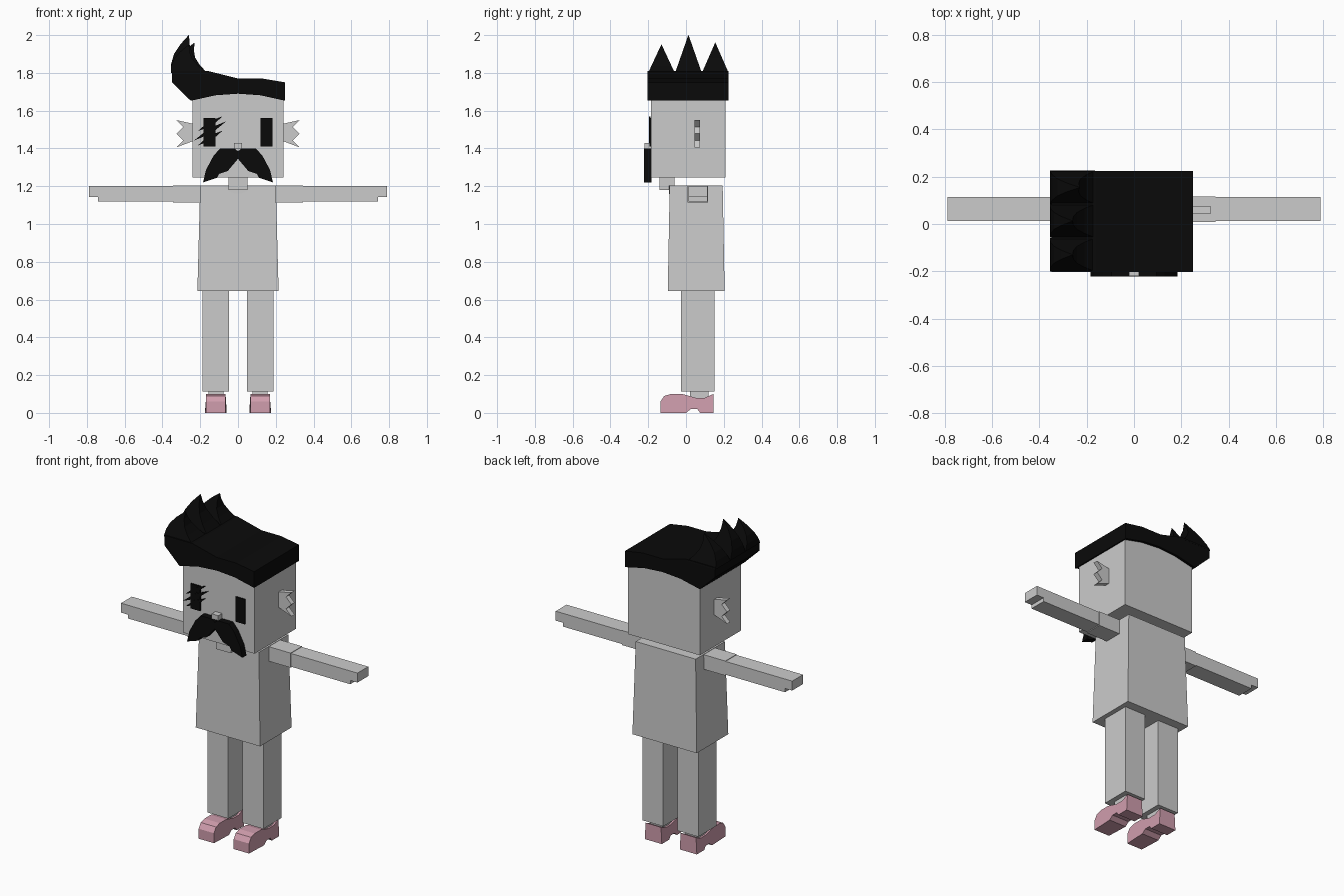
import bpy, bmesh
from math import sin, pi

cube = bpy.data.objects.get("Cube")
if cube:
    bpy.data.objects.remove(cube, do_unlink=True)


def material(name, red, green, blue):
    mat = bpy.data.materials.new(name)
    mat.use_nodes = True
    mat.diffuse_color = (red, green, blue, 1)
    shader = mat.node_tree.nodes["Principled BSDF"]
    shader.inputs["Base Color"].default_value = mat.diffuse_color
    return mat


grey = material("light grey", 0.6, 0.6, 0.6)
black = material("hair black", 0.003, 0.003, 0.003)
pink = material("shoe pink", 0.63, 0.34, 0.42)


def loft(name, mat, rings):
    """Skin a stack of equal-length rings and cap both ends."""
    bm = bmesh.new()
    loops = [[bm.verts.new(point) for point in ring] for ring in rings]
    for lower, upper in zip(loops, loops[1:]):
        for i in range(len(lower)):
            bm.faces.new((lower[i - 1], lower[i], upper[i], upper[i - 1]))
    bm.faces.new(loops[0])
    bm.faces.new(loops[-1])
    bmesh.ops.recalc_face_normals(bm, faces=bm.faces)
    mesh = bpy.data.meshes.new(name)
    bm.to_mesh(mesh)
    bm.free()
    mesh.materials.append(mat)
    obj = bpy.data.objects.new(name, mesh)
    bpy.context.collection.objects.link(obj)
    return obj


def prism(name, mat, outline, front, back, side=1):
    """Extrude an x-z outline from front to back, flipped for the right side."""
    loft(name, mat, [[(side * x, y, z) for x, z in outline] for y in (front, back)])


def rectangle(x, half_x, y, half_y, z):
    return [(x - half_x, y - half_y, z), (x + half_x, y - half_y, z),
            (x + half_x, y + half_y, z), (x - half_x, y + half_y, z)]


def box(name, mat, x, half_x, y, half_y, bottom, top, flare=1):
    """Box given by centre and half sizes; flare widens its bottom."""
    return loft(name, mat, [
        rectangle(x, half_x * flare, y, half_y * flare, bottom),
        rectangle(x, half_x, y, half_y, top)])


# Head, neck and nose
box("head", grey, 0, 0.24, 0.013, 0.197, 1.245, 1.72)
box("neck", grey, 0, 0.05, -0.1, 0.04, 1.18, 1.25)
box("nose", grey, 0, 0.022, -0.2, 0.02, 1.4, 1.43)

# Shirt flaring to the hem, with a half-round neckline plate
shirt_top = 1.205
box("torso", grey, 0, 0.2, 0.054, 0.14, 0.645, shirt_top, flare=1.075)
neckline = []
for i in range(7):
    x = 0.025 * (i - 3)
    neckline.append((x, shirt_top - 0.045 * sin(pi * i / 6) ** 0.6))
prism("neckline", grey, neckline, -0.091, -0.083)

# Hair body: arched lower edge, top rising towards the overhang on the right
brow = [(x, 1.69 - 0.6 * x * x) for x in (-0.25, -0.12, 0, 0.12, 0.25)]
crown = [(x, 1.77 + 0.25 * min(0.16, max(0, -x)) - max(0, x - 0.13) / 6)
         for x in (0.25, 0.13, 0, -0.16, -0.35)]
prism("hair", black, brow + crown + [(-0.35, 1.75)], -0.203, 0.225)

# Three quiff spikes that bow outwards and shrink to a point
for label, y, lean, height in (("front", -0.13, 0, 0.15),
                               ("middle", 0.013, 0, 0.2),
                               ("back", 0.155, 0.03, 0.16)):
    rings = []
    for step in range(5):
        t = step / 4
        shrink = 1.01 - t
        x = lean * t - 0.26 - 0.03 * sin(pi * t)
        rings.append(rectangle(x, 0.095 * shrink, y, 0.07 * shrink,
                               1.8 + height * t))
    loft(label + "_hair_spike", black, rings)

# Half outlines shared by both sides
moustache = [(0, 1.345), (0, 1.385), (0.02, 1.4), (0.095, 1.4),
             (0.13, 1.36), (0.17, 1.285), (0.185, 1.22), (0.11, 1.245),
             (0.1, 1.265), (0.055, 1.28)]
ear = [(0.235, 1.44), (0.235, 1.53)]
ear += [(0.29 if i % 2 else 0.326, 1.55 - 0.036 * i) for i in range(5)]
arm_top, arm_bottom, palm, wrist, hand = 1.2, 1.12, 1.143, 0.742, 0.79
arm = [(0.19, arm_bottom), (wrist, arm_bottom), (wrist, palm),
       (hand, palm), (hand, arm_top), (0.19, arm_top)]

# Shoe side outline in y and z: toe, instep, collar, heel, sole arch
shoe = [(-0.135, 0), (-0.135, 0.06), (-0.115, 0.09), (-0.08, 0.1),
        (-0.02, 0.1), (0.05, 0.08), (0.1, 0.08), (0.145, 0.1),
        (0.145, 0), (0.075, 0), (0.06, 0.02), (0.025, 0.02), (0, 0)]

for label, side in (("left_", 1), ("right_", -1)):
    # Face parts
    box(label + "eye", black, side * 0.15, 0.032, -0.19, 0.004, 1.41, 1.56)
    prism(label + "moustache", black, moustache, -0.222, -0.183, side)
    prism(label + "ear", grey, ear, 0.044, 0.074, side)

    # Arm with a short sleeve
    prism(label + "arm", grey, arm, 0.012, 0.115, side)
    box(label + "sleeve", grey, side * 0.27, 0.075, 0.063, 0.054,
        1.115, 1.203)

    # Leg, ankle and shoe
    middle = side * 0.117
    box(label + "leg", grey, middle, 0.07, 0.062, 0.088, 0.112, 0.66)
    box(label + "ankle", grey, middle, 0.04, 0.07, 0.05, 0.06, 0.113)
    footwear = loft(label + "shoe", pink, [
        [(middle + half, y, z) for y, z in shoe] for half in (-0.057, 0.057)])
    # Narrow the upper and the toe
    for vert in footwear.data.vertices:
        if vert.co.z > 0.07 or vert.co.y < -0.13:
            vert.co.x = middle + (vert.co.x - middle) * 0.9

# Slanted pointed scratches across the right eye
for i, reach in enumerate((0.065, 0.085, 0.065)):
    x, z = -0.147, 1.455 + 0.038 * i
    slant = reach * 0.6
    prism(f"eye_scratch_{i + 1}", black,
          [(x - reach, z - slant), (x + 0.008, z - 0.012),
           (x + reach, z + slant), (x - 0.008, z + 0.012)], -0.197, -0.188)
